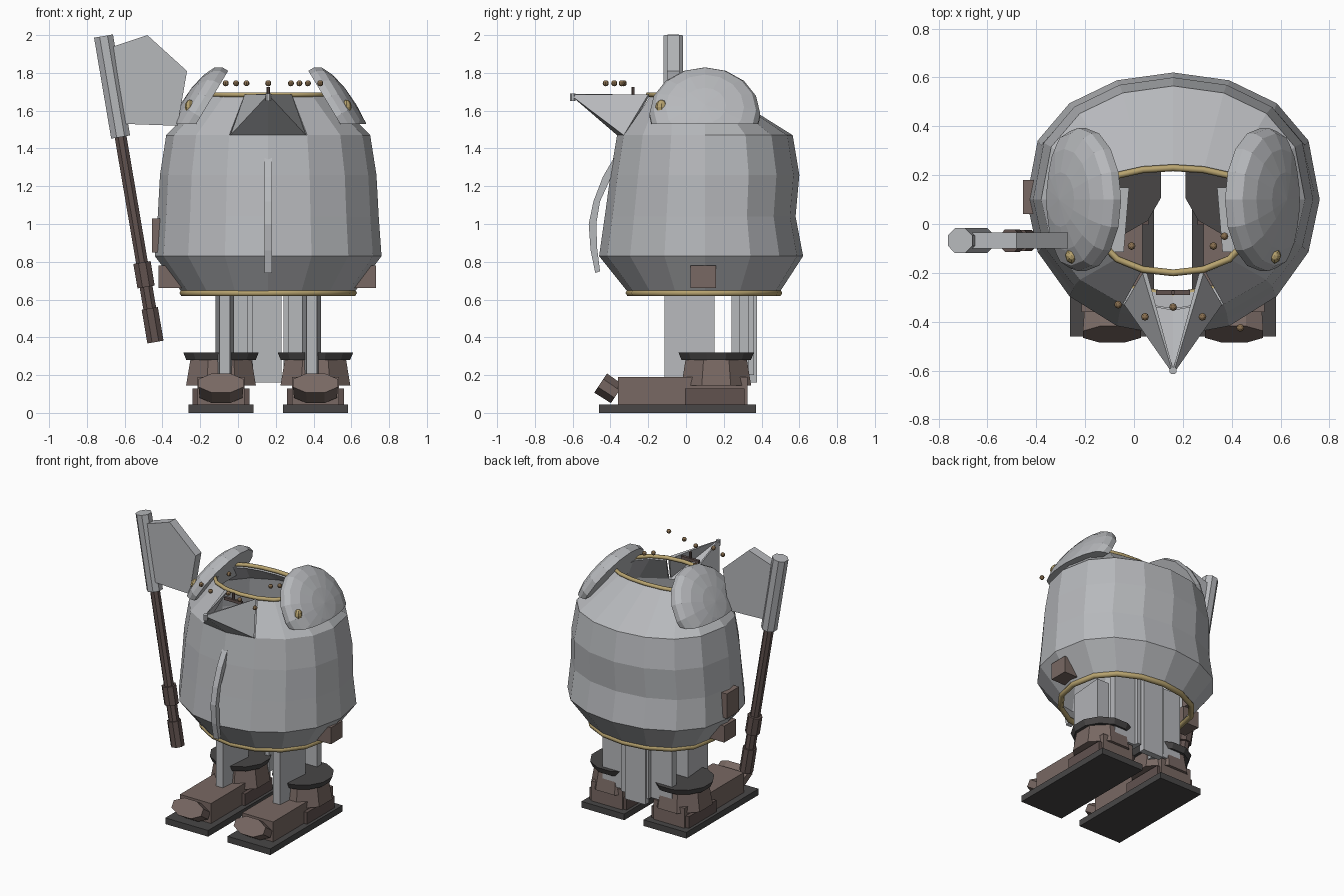
import bpy, bmesh, math
from mathutils import Vector, Matrix

if "Cube" in bpy.data.objects:
    bpy.data.objects.remove(bpy.data.objects["Cube"])

CX = 0.16  # centre line of the armour


def material(name, r, g, b):
    m = bpy.data.materials.new(name)
    m.use_nodes = True
    m.diffuse_color = (r, g, b, 1)
    m.node_tree.nodes["Principled BSDF"].inputs["Base Color"].default_value = (r, g, b, 1)
    return m


STEEL = material("steel grey", 0.47, 0.48, 0.5)
LEATHER = material("leather brown", 0.19, 0.14, 0.125)
WOOD = material("dark wood", 0.12, 0.085, 0.078)
GOLD = material("pale gold", 0.48, 0.37, 0.16)
SOLE = material("dark sole", 0.065, 0.062, 0.062)
COPPER = material("copper", 0.25, 0.16, 0.08)


def finish(name, bm, mat, thick=0):
    bmesh.ops.recalc_face_normals(bm, faces=bm.faces)
    mesh = bpy.data.meshes.new(name)
    bm.to_mesh(mesh)
    bm.free()
    mesh.materials.append(mat)
    ob = bpy.data.objects.new(name, mesh)
    bpy.context.collection.objects.link(ob)
    if thick:
        s = ob.modifiers.new("thickness", "SOLIDIFY")
        s.thickness = thick
    return ob


def box(name, lo, hi, mat):
    bm = bmesh.new()
    lo, hi = Vector(lo), Vector(hi)
    bmesh.ops.create_cube(bm, size=1, matrix=Matrix.Translation((lo + hi) / 2) @ Matrix.Diagonal((*(hi - lo), 1)))
    return finish(name, bm, mat)


def rod(name, p, q, r1, r2, mat, sides=8, stretch=1):
    # tapered rod between two points, optionally widened in x
    p, q = Vector(p), Vector(q)
    bm = bmesh.new()
    turn = (q - p).to_track_quat("Z", "Y").to_matrix().to_4x4()
    bmesh.ops.create_cone(bm, cap_ends=True, segments=sides, radius1=r1, radius2=r2, depth=(q - p).length,
                          matrix=Matrix.Rotation(math.pi / sides, 4, "Z"))
    bm.transform(Matrix.Translation((p + q) / 2) @ Matrix.Diagonal((stretch, 1, 1, 1)) @ turn)
    return finish(name, bm, mat)


def ball(name, at, size, mat):
    bm = bmesh.new()
    bmesh.ops.create_uvsphere(bm, u_segments=8, v_segments=6, radius=1,
                              matrix=Matrix.Translation(at) @ Matrix.Diagonal((*size, 1)))
    return finish(name, bm, mat)


def plate(name, pts, axis, at, width, mat):
    # flat outline pushed out along the given axis (0 = x, 1 = y, 2 = z)
    bm = bmesh.new()
    verts = []
    for p in pts:
        co = list(p)
        co.insert(axis, at - width / 2)
        verts.append(bm.verts.new(co))
    push = Vector((0, 0, 0))
    push[axis] = width
    new = bmesh.ops.extrude_face_region(bm, geom=[bm.faces.new(verts)])["geom"]
    bmesh.ops.translate(bm, vec=push, verts=[g for g in new if isinstance(g, bmesh.types.BMVert)])
    return finish(name, bm, mat)


def ring(z, rx, front, back, front_power=1):
    # rounded ring; a lower power makes that half squarer
    pts = []
    for i in range(16):
        c, s = math.cos(math.tau * i / 16), math.sin(math.tau * i / 16)
        if s > 0:
            y = 0.1 + (back - 0.1) * s ** 0.8
        else:
            y = 0.1 - (0.1 - front) * (-s) ** front_power
        pts.append(Vector((CX + rx * c, y, z)))
    return pts


def hoop(name, pts, radius, mat):
    cu = bpy.data.curves.new(name, "CURVE")
    cu.dimensions = "3D"
    cu.bevel_depth, cu.bevel_resolution = radius, 1
    sp = cu.splines.new("POLY")
    sp.points.add(len(pts) - 1)
    for p, co in zip(sp.points, pts):
        p.co = (*co, 1)
    sp.use_cyclic_u = True
    tmp = bpy.data.objects.new(name + "_path", cu)
    bpy.context.collection.objects.link(tmp)
    mesh = bpy.data.meshes.new_from_object(tmp.evaluated_get(bpy.context.evaluated_depsgraph_get()))
    bpy.data.objects.remove(tmp)
    mesh.materials.clear()
    mesh.materials.append(mat)
    bpy.context.collection.objects.link(bpy.data.objects.new(name, mesh))


# hollow barrel armour, open at top and bottom, with a gap at the front collar
profile = [(0.63, 0.45, -0.30, 0.49), (0.83, 0.60, -0.46, 0.62), (1.04, 0.585, -0.43, 0.58),
           (1.26, 0.573, -0.40, 0.60), (1.47, 0.54, -0.365, 0.565), (1.68, 0.33, -0.20, 0.23, 0.6)]
bm = bmesh.new()
rings = [[bm.verts.new(p) for p in ring(*row)] for row in profile]
for k in range(len(rings) - 1):
    for i in range(16):
        if k == 4 and i in (11, 12):
            continue
        j = (i + 1) % 16
        bm.faces.new((rings[k][i], rings[k][j], rings[k + 1][j], rings[k + 1][i]))
finish("barrel_armour", bm, STEEL, 0.02)
hoop("neck_trim", ring(1.685, 0.325, -0.20, 0.23, 0.6), 0.014, GOLD)
hoop("waist_trim", ring(0.635, 0.45, -0.30, 0.49), 0.02, GOLD)

# pointed collar and its crossbar
bm = bmesh.new()
tip = bm.verts.new((CX, -0.615, 1.685))
foot = bm.verts.new((CX, -0.365, 1.47))
for s in (-1, 1):
    rim = bm.verts.new((CX + s * 0.125, -0.2, 1.685))
    low = bm.verts.new((CX + s * 0.2, -0.33, 1.47))
    bm.faces.new((tip, rim, low))
    bm.faces.new((tip, low, foot))
finish("pointed_collar", bm, STEEL, 0.02)
box("collar_crossbar", (CX - 0.07, -0.29, 1.66), (CX + 0.07, -0.27, 1.68), WOOD)
rod("collar_pin", (CX, -0.28, 1.67), (CX, -0.28, 1.725), 0.009, 0.009, WOOD)
rod("collar_tip", (CX, -0.6, 1.65), (CX, -0.6, 1.69), 0.016, 0.016, STEEL)

# curved chest crest
plate("chest_crest", [(-0.37, 1.37), (-0.44, 1.25), (-0.49, 1.12), (-0.515, 1.0), (-0.505, 0.86), (-0.48, 0.74),
                      (-0.455, 0.75), (-0.47, 0.87), (-0.475, 1.0), (-0.455, 1.12), (-0.40, 1.24), (-0.35, 1.33)],
      0, CX, 0.042, STEEL)

for s, side in ((-1, "right"), (1, "left")):
    # shoulder dome: short band with a rounded cap, tilted outward and cut level at the bottom
    bm = bmesh.new()
    bmesh.ops.create_uvsphere(bm, u_segments=16, v_segments=8, radius=1)
    geom = bm.verts[:] + bm.edges[:] + bm.faces[:]
    bmesh.ops.bisect_plane(bm, geom=geom, plane_co=(0, 0, 0), plane_no=(0, 0, 1), clear_inner=True)
    edge = [e for e in bm.edges if e.is_boundary]
    new = bmesh.ops.extrude_edge_only(bm, edges=edge)["geom"]
    bmesh.ops.translate(bm, vec=(0, 0, -0.4), verts=[g for g in new if isinstance(g, bmesh.types.BMVert)])
    bmesh.ops.holes_fill(bm, edges=[e for e in bm.edges if e.is_boundary])
    bm.transform(Matrix.Diagonal((0.285, 0.293, 0.09, 1)))
    bm.transform(Matrix.Translation((CX + s * 0.39, 0.1, 1.585)) @ Matrix.Rotation(s * math.radians(59), 4, "Y"))
    geom = bm.verts[:] + bm.edges[:] + bm.faces[:]
    bmesh.ops.bisect_plane(bm, geom=geom, plane_co=(0, 0, 1.53), plane_no=(0, 0, 1), clear_inner=True)
    bmesh.ops.holes_fill(bm, edges=[e for e in bm.edges if e.is_boundary])
    finish(side + "_shoulder_dome", bm, STEEL)
    ball(side + "_shoulder_stud", (CX + s * 0.415, -0.13, 1.62), (0.027, 0.032, 0.038), GOLD)

    # hip pouch
    x = CX + s * 0.51
    box(side + "_hip_pouch", (x - 0.07, 0.025, 0.66), (x + 0.06, 0.16, 0.78), LEATHER)

    # wedge-shaped leg guard and boot
    x = CX + s * 0.25
    leg = x - s * 0.02
    plate(side + "_leg_guard", [(leg - 0.028, -0.115), (leg + 0.028, -0.115), (leg + 0.05, 0.15), (leg - 0.05, 0.15)],
          2, 0.445, 0.55, STEEL)
    box(side + "_sole", (x - 0.172, -0.46, 0), (x + 0.172, 0.37, 0.045), SOLE)
    box(side + "_boot", (x - 0.125, -0.36, 0.045), (x + 0.125, 0.325, 0.19), LEATHER)
    box(side + "_heel_block", (x - 0.15, -0.005, 0.045), (x + 0.15, 0.31, 0.13), WOOD)
    rod(side + "_ankle", (x, 0.16, 0.145), (x, 0.16, 0.285), 0.2, 0.175, LEATHER)
    rod(side + "_ankle_cuff", (x, 0.16, 0.28), (x, 0.16, 0.32), 0.19, 0.207, SOLE, 12)
    toe = rod(side + "_toe_cap", (0, -0.365, 0.1), (0, -0.452, 0.158), 0.063, 0.066, LEATHER, 8, 1.95)
    toe.location.x = x

# hanging back skirt: long middle tail and two shorter sides
box("back_tail", (CX - 0.095, 0.33, 0.16), (CX + 0.07, 0.375, 0.72), STEEL)
for s, side in ((-1, "right"), (1, "left")):
    a, b = sorted((CX + s * 0.08, CX + s * 0.28))
    box(side + "_back_skirt", (a, 0.28, 0.2), (b, 0.33, 0.72), STEEL)
    a, b = sorted((CX + s * 0.08, CX + s * 0.11))
    box(side + "_skirt_rib", (a, 0.24, 0.2), (b, 0.36, 0.7), STEEL)

# bracket on the weapon side
box("side_bracket", (-0.455, 0.04, 0.85), (-0.38, 0.18, 1.03), LEATHER)

# axe: stepped handle, head and blade
base, top = Vector((-0.437, -0.068, 0.375)), Vector((-0.712, -0.068, 1.995))
steps = [(0, 0.11, 0.047, WOOD), (0.11, 0.18, 0.037, WOOD), (0.18, 0.26, 0.05, WOOD),
         (0.26, 0.67, 0.034, WOOD), (0.67, 1, 0.055, STEEL)]
for n, (a, b, r, mat) in enumerate(steps):
    name = "axe_head" if mat == STEEL else "axe_handle_%d" % (n + 1)
    rod(name, base.lerp(top, a), base.lerp(top, b), r, r, mat)
plate("axe_blade", [(-0.66, 1.94), (-0.48, 2.0), (-0.27, 1.81), (-0.32, 1.52), (-0.6, 1.53)], 1, -0.068, 0.066, STEEL)

# floating beads around the neck
for n, (x, y) in enumerate([(-0.065, -0.33), (0.045, -0.38), (0.16, -0.34), (0.28, -0.38),
                            (0.435, -0.425), (-0.01, -0.09), (0.325, -0.09), (0.37, -0.05)]):
    ball("bead_%d" % (n + 1), (x, y, 1.745), (0.016,) * 3, COPPER)
